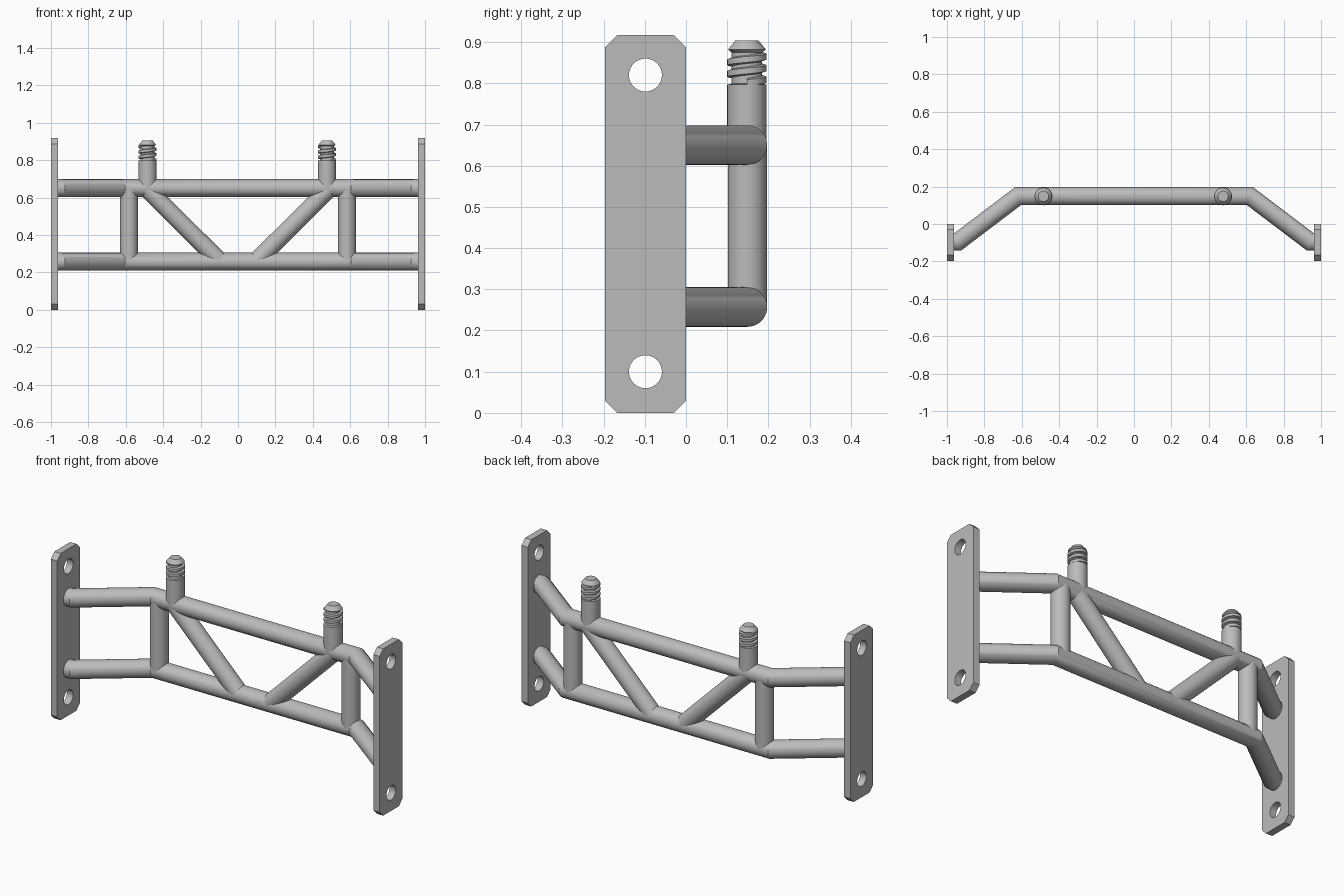
import bpy, bmesh, math
from mathutils import Vector

cube = bpy.data.objects.get("Cube")
if cube:
    bpy.data.objects.remove(cube, do_unlink=True)

steel = bpy.data.materials.new("grey_steel")
steel.use_nodes = True
GREY = (0.5, 0.5, 0.5, 1)
steel.diffuse_color = GREY
steel.node_tree.nodes["Principled BSDF"].inputs["Base Color"].default_value = GREY

R = 0.048            # tube radius
BAR_Y = 0.149        # depth of the main frame
LOW, HIGH = 0.257, 0.65
SIDES = {"left": 1, "right": -1}


def finish(name, mesh, angle=30):
    mesh.materials.clear()
    mesh.materials.append(steel)
    ob = bpy.data.objects.new(name, mesh)
    bpy.context.collection.objects.link(ob)
    bpy.ops.object.select_all(action='DESELECT')
    ob.select_set(True)
    bpy.context.view_layer.objects.active = ob
    bpy.ops.object.shade_smooth_by_angle(angle=math.radians(angle))
    return ob


def loft(name, rings):
    """Skin closed rings of points and cap both ends."""
    bm = bmesh.new()
    loops = [[bm.verts.new(p) for p in ring] for ring in rings]
    n = len(loops[0])
    for a, b in zip(loops, loops[1:]):
        for i in range(n):
            j = (i + 1) % n
            bm.faces.new((a[i], a[j], b[j], b[i]))
    bm.faces.new(loops[0][::-1])
    bm.faces.new(loops[-1])
    bmesh.ops.recalc_face_normals(bm, faces=bm.faces)
    mesh = bpy.data.meshes.new(name)
    bm.to_mesh(mesh)
    bm.free()
    return finish(name, mesh)


def tube(name, path, radius=R, n=40):
    """Round tube along a path, with mitred corners."""
    path = [Vector(p) for p in path]
    dirs = [(b - a).normalized() for a, b in zip(path, path[1:])]
    u = dirs[0].orthogonal().normalized()
    v = dirs[0].cross(u)
    angles = [math.tau * i / n for i in range(n)]
    ring = [path[0] + (u * math.cos(t) + v * math.sin(t)) * radius for t in angles]
    rings = [ring]
    for k, d in enumerate(dirs):
        nxt = dirs[k + 1] if k + 1 < len(dirs) else d
        plane = (d + nxt).normalized()
        ring = [q + d * ((path[k + 1] - q).dot(plane) / d.dot(plane)) for q in ring]
        rings.append(ring)
    return loft(name, rings)


def lathe(name, x, y, profile, n=40):
    """Turned part standing upright, from (radius, height) pairs."""
    return loft(name, [[(x + r * math.cos(math.tau * i / n),
                         y + r * math.sin(math.tau * i / n), z) for i in range(n)]
                       for r, z in profile])


def thread(name, x, y, z0, pitch, turns, steps=36):
    """Helical ridge with a trapezoid section."""
    section = [(0.034, -0.011), (R, -0.007), (R, 0.007), (0.034, 0.011)]
    rings = []
    for i in range(int(turns * steps) + 1):
        t = math.tau * i / steps
        z = z0 + pitch * i / steps
        rings.append([(x + r * math.cos(t), y + r * math.sin(t), z + h)
                      for r, h in section])
    return loft(name, rings)


def plate(name, x):
    """Chamfered mounting plate with two bolt holes."""
    w, h, c, hole = 0.0985, 0.917, 0.03, 0.04
    outline = [(-w + c, 0), (w - c, 0), (w, c), (w, h - c),
               (w - c, h), (-w + c, h), (-w, h - c), (-w, c)]
    loops = [outline]
    for z in (0.1, 0.82):
        loops.append([(hole * math.cos(math.tau * i / 40),
                       z + hole * math.sin(math.tau * i / 40)) for i in range(40)])
    cu = bpy.data.curves.new(name, 'CURVE')
    cu.dimensions = '2D'
    cu.fill_mode = 'BOTH'
    cu.extrude = 0.019
    for pts in loops:
        sp = cu.splines.new('POLY')
        sp.points.add(len(pts) - 1)
        for p, (a, b) in zip(sp.points, pts):
            p.co = (a, b, 0, 1)
        sp.use_cyclic_u = True
    temp = bpy.data.objects.new(name + "_outline", cu)
    bpy.context.collection.objects.link(temp)
    bpy.context.view_layer.update()
    dg = bpy.context.evaluated_depsgraph_get()
    mesh = bpy.data.meshes.new_from_object(temp.evaluated_get(dg))
    bpy.data.objects.remove(temp, do_unlink=True)
    bm = bmesh.new()
    bm.from_mesh(mesh)
    bmesh.ops.remove_doubles(bm, verts=bm.verts, dist=0.0001)
    bmesh.ops.recalc_face_normals(bm, faces=bm.faces)
    bm.to_mesh(mesh)
    bm.free()
    ob = finish(name, mesh)
    ob.rotation_euler = (math.pi / 2, 0, math.pi / 2)
    ob.location = (x, -w, 0)
    return ob


# Bent horizontal bars
for name, z in (("lower_bar", LOW), ("upper_bar", HIGH)):
    half = [(0.965, -0.095, z), (0.942, -0.095, z), (0.62, BAR_Y, z)]
    tube(name, half + [(-x, y, zz) for x, y, zz in reversed(half)])

for side, s in SIDES.items():
    # End plates
    plate(side + "_mounting_plate", s * 0.981)
    # Uprights and diagonal braces
    tube(side + "_upright", [(s * 0.583, BAR_Y, LOW), (s * 0.583, BAR_Y, HIGH)], R - 0.0005)
    tube(side + "_brace", [(s * 0.10, BAR_Y, LOW + 0.005), (s * 0.485, BAR_Y, HIGH - 0.005)],
         R - 0.0005)
    # Threaded studs
    x = s * 0.48 - 0.004
    lathe(side + "_stud", x, BAR_Y - 0.001,
          [(R, HIGH), (R, 0.797), (0.037, 0.799), (0.037, 0.875),
           (0.046, 0.882), (0.028, 0.904)])
    thread(side + "_stud_thread", x, BAR_Y - 0.001, 0.802, 0.028, 2.6)
